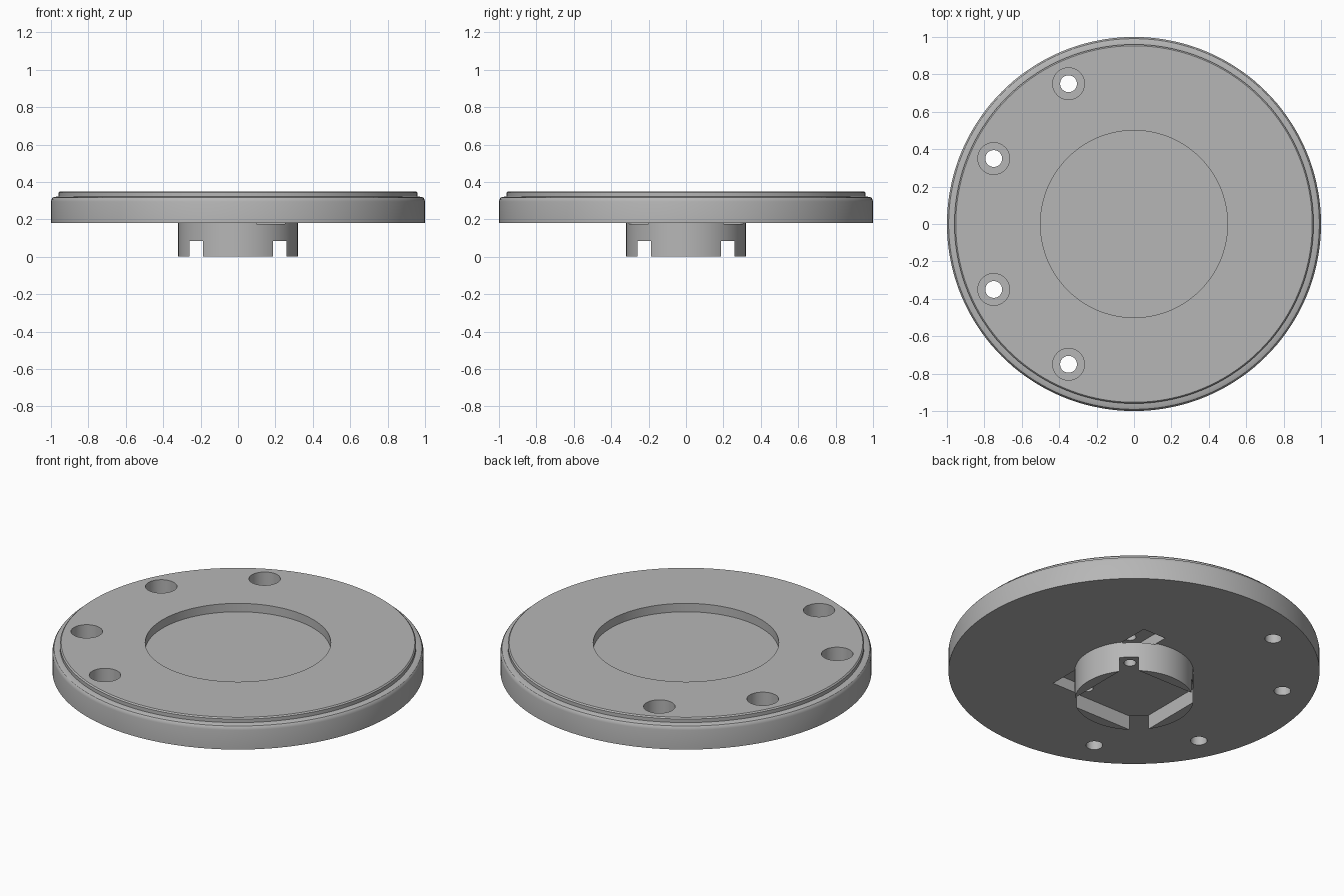
import bpy, bmesh, math
from mathutils import Matrix, Vector

default = bpy.data.objects.get("Cube")
if default:
    bpy.data.objects.remove(default, do_unlink=True)

grey = bpy.data.materials.new("plain_grey")
grey.use_nodes = True
grey.diffuse_color = (0.47, 0.47, 0.47, 1)
grey.node_tree.nodes["Principled BSDF"].inputs["Base Color"].default_value = grey.diffuse_color


def add_object(name, bm):
    bmesh.ops.recalc_face_normals(bm, faces=bm.faces)
    mesh = bpy.data.meshes.new(name)
    bm.to_mesh(mesh)
    bm.free()
    obj = bpy.data.objects.new(name, mesh)
    bpy.context.collection.objects.link(obj)
    mesh.materials.append(grey)
    return obj


def lathe(name, profile, steps=144):
    """Turn a closed half profile (radius, height) around z."""
    bm = bmesh.new()
    verts = [bm.verts.new((r, 0, z)) for r, z in profile]
    edges = [bm.edges.new(pair) for pair in zip(verts, verts[1:])]
    bmesh.ops.spin(bm, geom=verts + edges, cent=(0, 0, 0), axis=(0, 0, 1),
                   angle=2 * math.pi, steps=steps, use_duplicate=False)
    bmesh.ops.remove_doubles(bm, verts=bm.verts, dist=0.0001)
    return add_object(name, bm)


def cylinder(bm, x, y, radius, low, high, sides=40):
    bmesh.ops.create_cone(bm, cap_ends=True, segments=sides, radius1=radius, radius2=radius,
                          depth=high - low, matrix=Matrix.Translation((x, y, (low + high) / 2)))


def box(bm, low, high):
    low, high = Vector(low), Vector(high)
    size = Matrix.Diagonal((*(high - low), 1))
    bmesh.ops.create_cube(bm, size=1, matrix=Matrix.Translation((low + high) / 2) @ size)


# Turned body: recessed top, stepped rim, flat underside and round hub
body = lathe("flange_body", [
    (0, 0.30), (0.5, 0.30), (0.5, 0.35), (0.953, 0.35), (0.96, 0.343),
    (0.96, 0.322), (0.98, 0.32), (0.991, 0.316), (0.997, 0.308), (1, 0.295),
    (1, 0.18), (0.32, 0.18), (0.32, 0), (0, 0)])

cutters = []


def cut(bm):
    cutter = add_object("cutter", bm)
    cutter.hide_render = True
    mod = body.modifiers.new("cut", "BOOLEAN")
    mod.operation = "DIFFERENCE"
    mod.solver = "EXACT"
    mod.object = cutter
    cutters.append(cutter)


# Counterbores, then the through holes below them
spots = [(-0.35, 0.75), (-0.75, 0.35), (-0.75, -0.35), (-0.35, -0.75)]
for radius, low, high in ((0.085, 0.25, 0.4), (0.045, 0.1, 0.3)):
    bm = bmesh.new()
    for x, y in spots:
        cylinder(bm, x, y, radius, low, high)
    cut(bm)

# Square socket that leaves four curved lugs on the hub
bm = bmesh.new()
box(bm, (-0.26, -0.26, -0.1), (0.26, 0.26, 0.085))
cut(bm)

# Side pockets under the plate, and screw holes running into them
bm = bmesh.new()
for side in (-1, 1):
    ys = sorted((side * 0.1, side * 0.38))
    box(bm, (0.1, ys[0], 0.174), (0.25, ys[1], 0.245))
cut(bm)
bm = bmesh.new()
for side in (-1, 1):
    cylinder(bm, 0.18, side * 0.18, 0.033, 0.05, 0.28, 24)
cut(bm)

# Bake the cuts and drop the cutters
bpy.ops.object.select_all(action="DESELECT")
bpy.context.view_layer.objects.active = body
body.select_set(True)
for mod in list(body.modifiers):
    bpy.ops.object.modifier_apply(modifier=mod.name)
for cutter in cutters:
    bpy.data.objects.remove(cutter, do_unlink=True)
bpy.ops.object.shade_smooth_by_angle(angle=math.radians(30))
